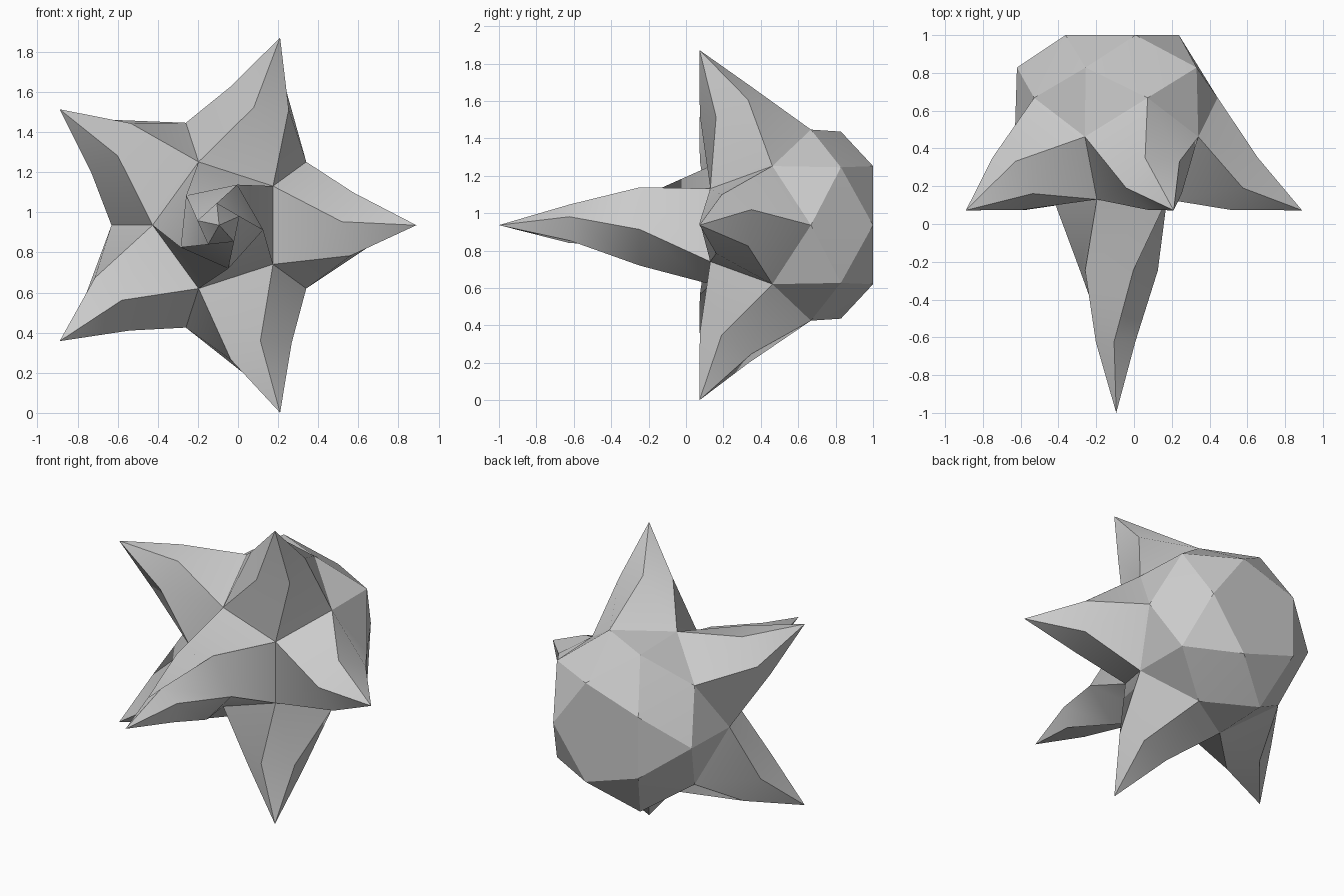
import bpy
import bmesh
from math import sin, cos, radians
from mathutils import Vector, Matrix

if "Cube" in bpy.data.objects:
    bpy.data.objects.remove(bpy.data.objects["Cube"], do_unlink=True)

CENTRE = Vector((-0.094, 0.565, 0.936))
TWIST = radians(30)

bm = bmesh.new()


def ring(radius, y, start):
    """Five vertices around the front-to-back axis."""
    angles = [radians(start + 72 * k) for k in range(5)]
    return [bm.verts.new((radius * cos(a), y, radius * sin(a))) for a in angles]


def spike(base, reach, segments):
    """Tapering, twisting spike on a pentagon, with its tip at reach from the centre."""
    points = [v.co.copy() for v in base]
    middle = sum(points, Vector()) / 5
    axis = middle.normalized()
    tip = axis * reach
    lower = base
    for s in range(1, segments):
        t = s / segments
        origin = middle.lerp(tip, t)
        turn = Matrix.Rotation(TWIST * s, 3, axis)
        upper = [bm.verts.new(origin + turn @ (p - middle) * (1 - t)) for p in points]
        for i in range(5):
            j = (i + 1) % 5
            bm.faces.new((lower[i], lower[j], upper[j], upper[i]))
        lower = upper
    apex = bm.verts.new(tip)
    for i in range(5):
        bm.faces.new((lower[i], lower[(i + 1) % 5], apex))


# Dodecahedron core, as four rings from front to back
a = ring(0.332, -0.435, 36)
b = ring(0.537, -0.103, 36)
c = ring(0.537, 0.103, 0)
d = ring(0.332, 0.435, 0)

# Long front spike, five side spikes, five low back pyramids, flat back
spike(a, 1.565, 3)
for k in range(5):
    n = (k + 1) % 5
    spike([a[k - 1], a[k], b[k], c[k], b[k - 1]], 1.10, 2)
    spike([c[k], b[k], c[n], d[n], d[k]], 0.588, 1)
bm.faces.new(d)
bmesh.ops.recalc_face_normals(bm, faces=bm.faces)
bmesh.ops.translate(bm, verts=bm.verts, vec=CENTRE)

mesh = bpy.data.meshes.new("spiked_body")
bm.to_mesh(mesh)
bm.free()
body = bpy.data.objects.new("spiked_body", mesh)
bpy.context.collection.objects.link(body)

# Single grey colour
grey = bpy.data.materials.new("light_grey")
grey.use_nodes = True
colour = (0.6, 0.6, 0.6, 1)
grey.diffuse_color = colour
grey.node_tree.nodes["Principled BSDF"].inputs["Base Color"].default_value = colour
mesh.materials.append(grey)

# Smooth along the twisted flanks, sharp at the ridges
bpy.ops.object.select_all(action="DESELECT")
body.select_set(True)
bpy.context.view_layer.objects.active = body
bpy.ops.object.shade_smooth_by_angle(angle=radians(30))
